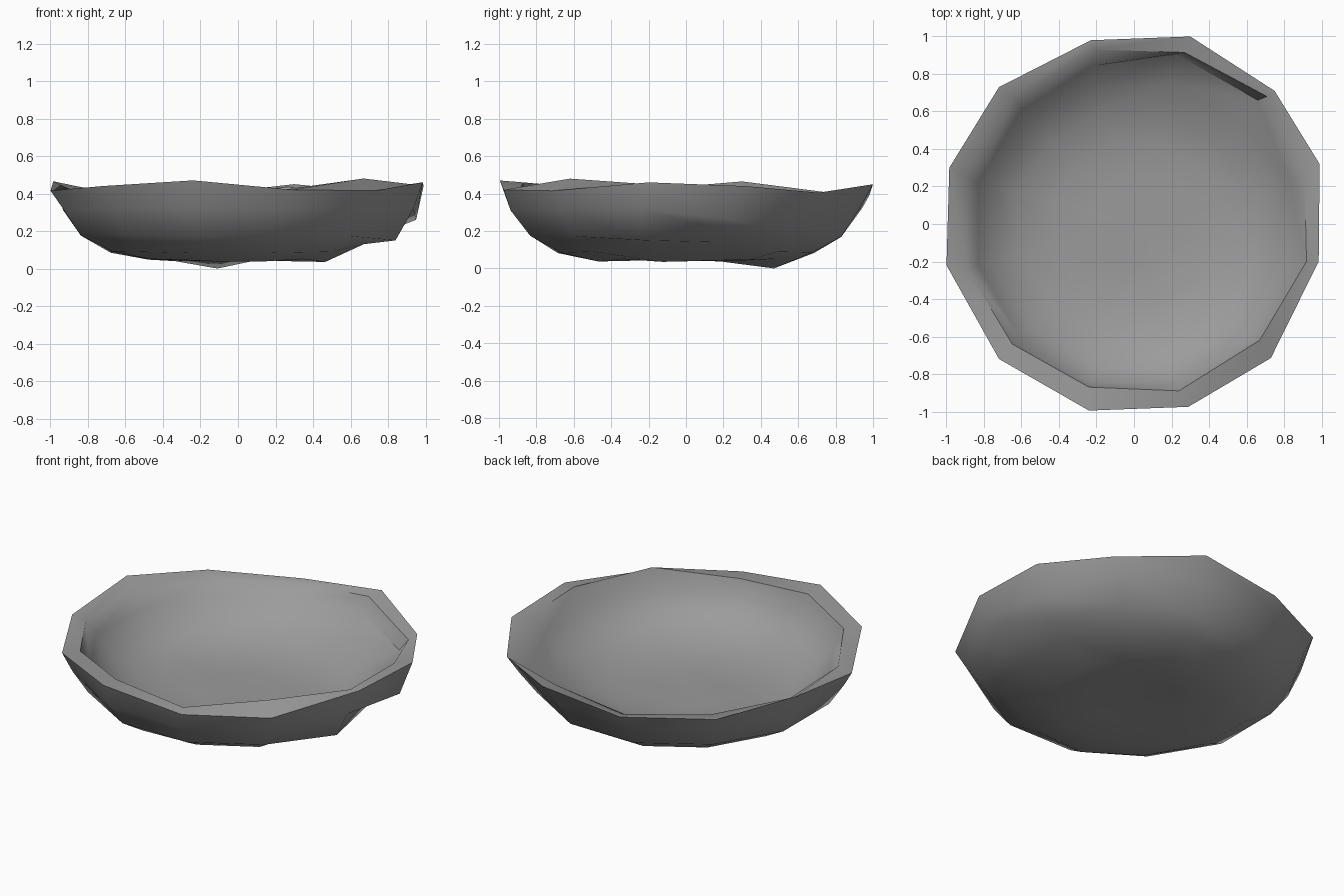
import bpy, bmesh, math, random

if "Cube" in bpy.data.objects:
    bpy.data.objects.remove(bpy.data.objects["Cube"])

random.seed(4)
SIDES = 12

# Uneven hand-shaped rim, starting at the right and going anticlockwise
outer_rim = [(0.99, 0.32, 0.44), (0.75, 0.71, 0.405), (0.30, 1.00, 0.45), (-0.23, 0.98, 0.39),
             (-0.72, 0.73, 0.41), (-0.985, 0.30, 0.465), (-1.00, -0.22, 0.415), (-0.72, -0.72, 0.44),
             (-0.24, -0.995, 0.47), (0.29, -0.975, 0.42), (0.73, -0.715, 0.415), (0.985, -0.20, 0.46)]
inner_rim = [(0.91, 0.25, 0.44), (0.71, 0.68, 0.37), (0.27, 0.915, 0.435), (-0.21, 0.93, 0.385),
             (-0.64, 0.68, 0.40), (-0.90, 0.25, 0.41), (-0.89, -0.24, 0.42), (-0.65, -0.64, 0.44),
             (-0.24, -0.87, 0.46), (0.24, -0.89, 0.42), (0.67, -0.62, 0.48), (0.92, -0.20, 0.45)]

# (radius, height) of the rings below the rim
outer_profile = [(0.965, 0.315), (0.86, 0.175), (0.70, 0.088), (0.485, 0.043), (0.26, 0.045)]
inner_profile = [(0.865, 0.33), (0.77, 0.24), (0.63, 0.17), (0.44, 0.13), (0.24, 0.12)]

bm = bmesh.new()


def ring(radius, height):
    verts = []
    for i in range(SIDES):
        a = math.radians(15 + 30 * i)
        r = radius + random.uniform(-0.01, 0.01)
        z = height + random.uniform(-0.008, 0.008)
        verts.append(bm.verts.new((r * math.cos(a), r * math.sin(a), z)))
    return verts


def bridge(upper, lower):
    for i in range(SIDES):
        j = (i + 1) % SIDES
        bm.faces.new((upper[i], lower[i], lower[j], upper[j]))


def shell(rim, profile, floor_z):
    rings = [[bm.verts.new(p) for p in rim]] + [ring(r, z) for r, z in profile]
    for upper, lower in zip(rings, rings[1:]):
        bridge(upper, lower)
    centre = bm.verts.new((0, 0, floor_z))
    for i in range(SIDES):
        bm.faces.new((rings[-1][i], centre, rings[-1][(i + 1) % SIDES]))
    return rings


# Outer wall, inner wall and the flat lip joining them
outer = shell(outer_rim, outer_profile, 0.05)
inner = shell(inner_rim, inner_profile, 0.12)
bridge(outer[0], inner[0])

# Uneven foot and the bulge and dent on the right
outer[4][3].co = (-0.11, 0.47, 0.0)
outer[1][0].co = (0.95, 0.25, 0.26)
outer[2][0].co = (0.80, 0.21, 0.20)
outer[2][11].co = (0.84, -0.22, 0.15)
outer[3][0].co.z = 0.14
outer[3][11].co.z = 0.13

# Steep inner wall at the back right
inner[1][1].co = (0.66, 0.66, 0.30)
inner[1][2].co = (0.235, 0.90, 0.33)

bmesh.ops.recalc_face_normals(bm, faces=bm.faces)
mesh = bpy.data.meshes.new("bowl")
bm.to_mesh(mesh)
bm.free()
clay = bpy.data.materials.new("dark_grey")
clay.diffuse_color = (0.33, 0.33, 0.33, 1)
clay.use_nodes = True
clay.node_tree.nodes["Principled BSDF"].inputs["Base Color"].default_value = clay.diffuse_color
mesh.materials.append(clay)
bowl = bpy.data.objects.new("bowl", mesh)
bpy.context.collection.objects.link(bowl)
bpy.context.view_layer.objects.active = bowl
bowl.select_set(True)
bpy.ops.object.shade_smooth_by_angle(angle=math.radians(40))
